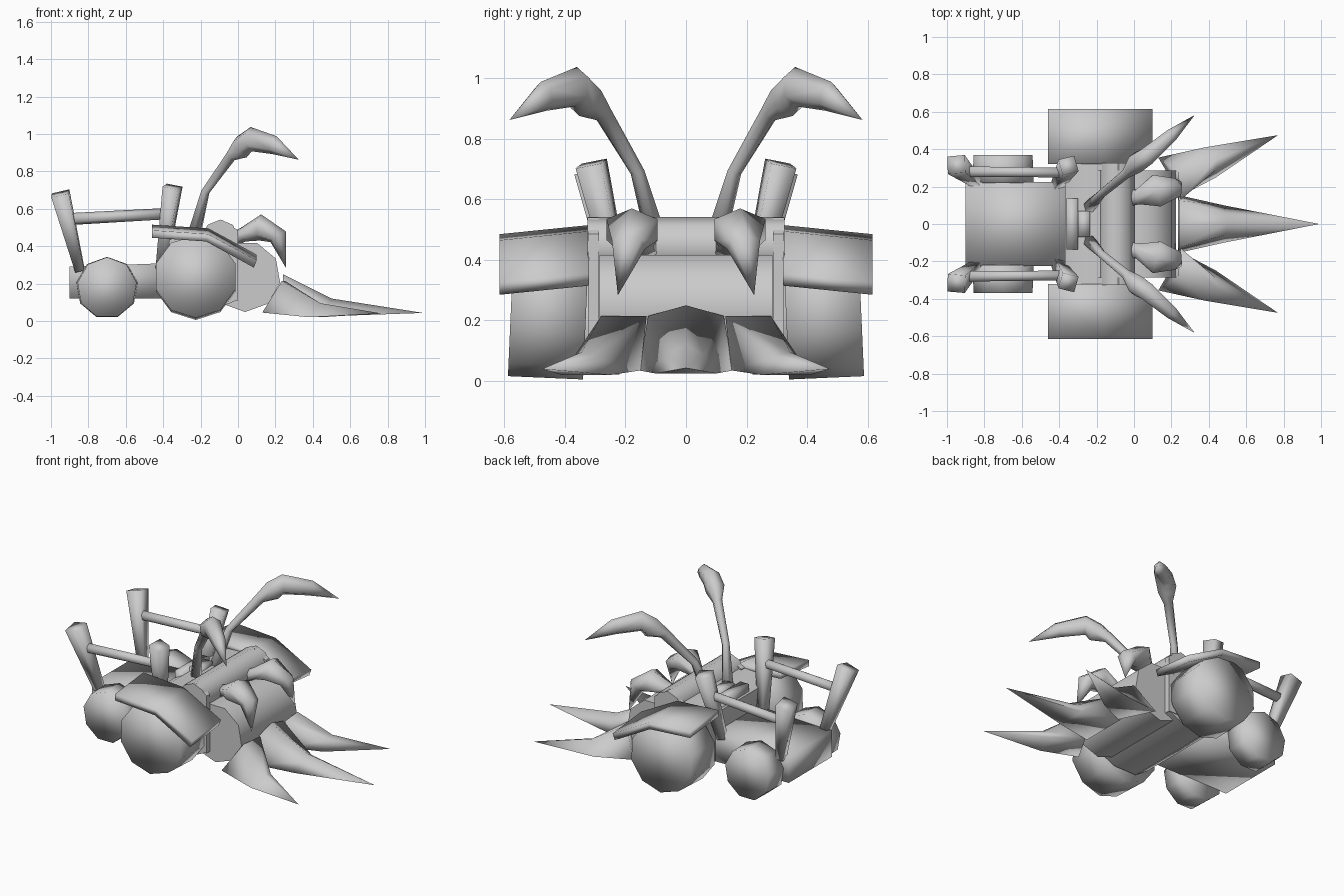
import bpy, bmesh, math
from mathutils import Vector

cube = bpy.data.objects.get("Cube")
if cube:
    bpy.data.objects.remove(cube, do_unlink=True)

grey = bpy.data.materials.new("plain_grey")
grey.use_nodes = True
grey.diffuse_color = (0.6, 0.6, 0.6, 1)
grey.node_tree.nodes["Principled BSDF"].inputs["Base Color"].default_value = (0.6, 0.6, 0.6, 1)


def skin(name, rings, mirror=False, angle=120):
    """Join equal rings of points into a closed, capped solid."""
    bm = bmesh.new()
    rows = [[bm.verts.new(p) for p in ring] for ring in rings]
    n = len(rows[0])
    for a, b in zip(rows, rows[1:]):
        for i in range(n):
            j = (i + 1) % n
            bm.faces.new((a[i], a[j], b[j], b[i]))
    bm.faces.new(rows[0])
    bm.faces.new(rows[-1])
    bmesh.ops.remove_doubles(bm, verts=bm.verts, dist=0.0005)
    bmesh.ops.recalc_face_normals(bm, faces=bm.faces)
    mesh = bpy.data.meshes.new(name)
    bm.to_mesh(mesh)
    bm.free()
    mesh.materials.append(grey)
    mesh.shade_smooth()
    mesh.set_sharp_from_angle(angle=math.radians(angle))
    obj = bpy.data.objects.new(name, mesh)
    bpy.context.collection.objects.link(obj)
    if mirror:
        mod = obj.modifiers.new("other_side", 'MIRROR')
        mod.use_axis = (False, True, False)
        mod.use_mirror_merge = False
    return obj


def loft(name, path, sides=6, start=90, mirror=True, angle=120):
    """path: (centre, half width, half height) for each section."""
    pts = [Vector(p[0]) for p in path]
    rings = []
    for k, (c, w, h) in enumerate(path):
        d = (pts[min(k + 1, len(pts) - 1)] - pts[max(k - 1, 0)]).normalized()
        side = d.cross(Vector((0, 0, 1))).normalized()
        up = side.cross(d)
        rings.append([pts[k] + side * w * math.cos(t) + up * h * math.sin(t)
                      for t in (math.radians(start + 360 * i / sides) for i in range(sides))])
    return skin(name, rings, mirror, angle)


def prism(name, profile, y0, y1, drop=0, mirror=False, angle=120):
    """Extrude an x-z profile along y, lowering the far end by drop."""
    return skin(name, [[(x, y0, z) for x, z in profile],
                       [(x, y1, z - drop) for x, z in profile]], mirror, angle)


# Chassis: bed, engine block with cheek plates, cross bar and roller
prism("rear_bed", [(-.9, .12), (-.9, .29), (-.36, .31), (-.36, .12)], -.225, .225)
prism("engine_block", [(-.37, .12), (-.37, .43), (-.3, .47), (-.1, .48), (-.01, .44),
                       (-.01, .11), (-.12, .06), (-.28, .06)], -.32, .32, angle=60)
prism("cheek_plate", [(-.2, .48), (-.085, .54), (0, .485), (0, .11), (-.2, .11)],
      .287, .324, 0, True, 30)
loft("cross_bar", [((-.095, -.325, .445), .097, .097), ((-.095, .325, .445), .097, .097)],
     8, 90, False, 50)
loft("nose_roller", [((.038, -.285, .238), .19, .19), ((.038, .285, .238), .19, .19)],
     9, 270, False, 50)
prism("rear_mount", [(-.36, .38), (-.36, .485), (-.3, .485), (-.3, .38)], -.135, .135)
prism("claw_mount", [(-.3, .4), (-.3, .5), (-.235, .5), (-.235, .4)], -.07, .07)

# Wheels, shaded round across the rim
loft("large_wheel", [((-.226, .33, .227), .224, .222), ((-.226, .578, .238), .224, .222)], 10)
loft("small_wheel", [((-.7, .22, .177), .166, .166), ((-.7, .37, .177), .16, .164)], 9)

# Mudguards over the large wheels
prism("mudguard", [(-.46, .515), (-.16, .495), (.1, .355), (.085, .315), (-.17, .455),
                   (-.46, .475)], .32, .615, .03, True)

# Posts and rails around the bed
loft("rear_post", [((-.845, .225, .27), .035, .035), ((-.95, .318, .682), .068, .068)], 4)
loft("middle_post", [((-.41, .21, .28), .036, .036), ((-.35, .313, .718), .062, .062)], 4)
loft("side_rail", [((-.9, .28, .545), .032, .032), ((-.36, .275, .575), .03, .03)], 6)

# Tall curved claws
loft("tall_claw", [((-.24, .09, .44), .038, .038), ((-.175, .16, .69), .024, .024),
                   ((-.035, .275, .885), .03, .034), ((.02, .33, .93), .06, .065),
                   ((.07, .362, .972), .055, .065), ((.195, .47, .94), .04, .05),
                   ((.325, .583, .862), 0, 0)], 6)

# Short hooks above the roller
loft("short_hook", [((-.04, .135, .43), .05, .04), ((.025, .145, .46), .045, .038),
                    ((.12, .178, .5), .1, .07), ((.215, .19, .45), .058, .052),
                    ((.257, .225, .283), 0, 0)], 6)

# Ploughing blades at the nose, broad at the base and drawn out to a point
skin("centre_blade", [
    [(.24, 0, .25), (.24, .125, .215), (.235, .155, .035), (.235, -.155, .035),
     (.24, -.125, .215)],
    [(.5, 0, .12), (.49, .06, .085), (.48, .1, .025), (.48, -.1, .025), (.49, -.06, .085)],
    [(.99, 0, .043)] * 5])
skin("side_blade", [
    [(.235, .28, .215), (.13, .355, .045), (.25, .15, .035), (.25, .13, .215)],
    [(.44, .345, .095), (.38, .41, .02), (.44, .25, .02), (.44, .29, .08)],
    [(.77, .475, .04)] * 4], True)
